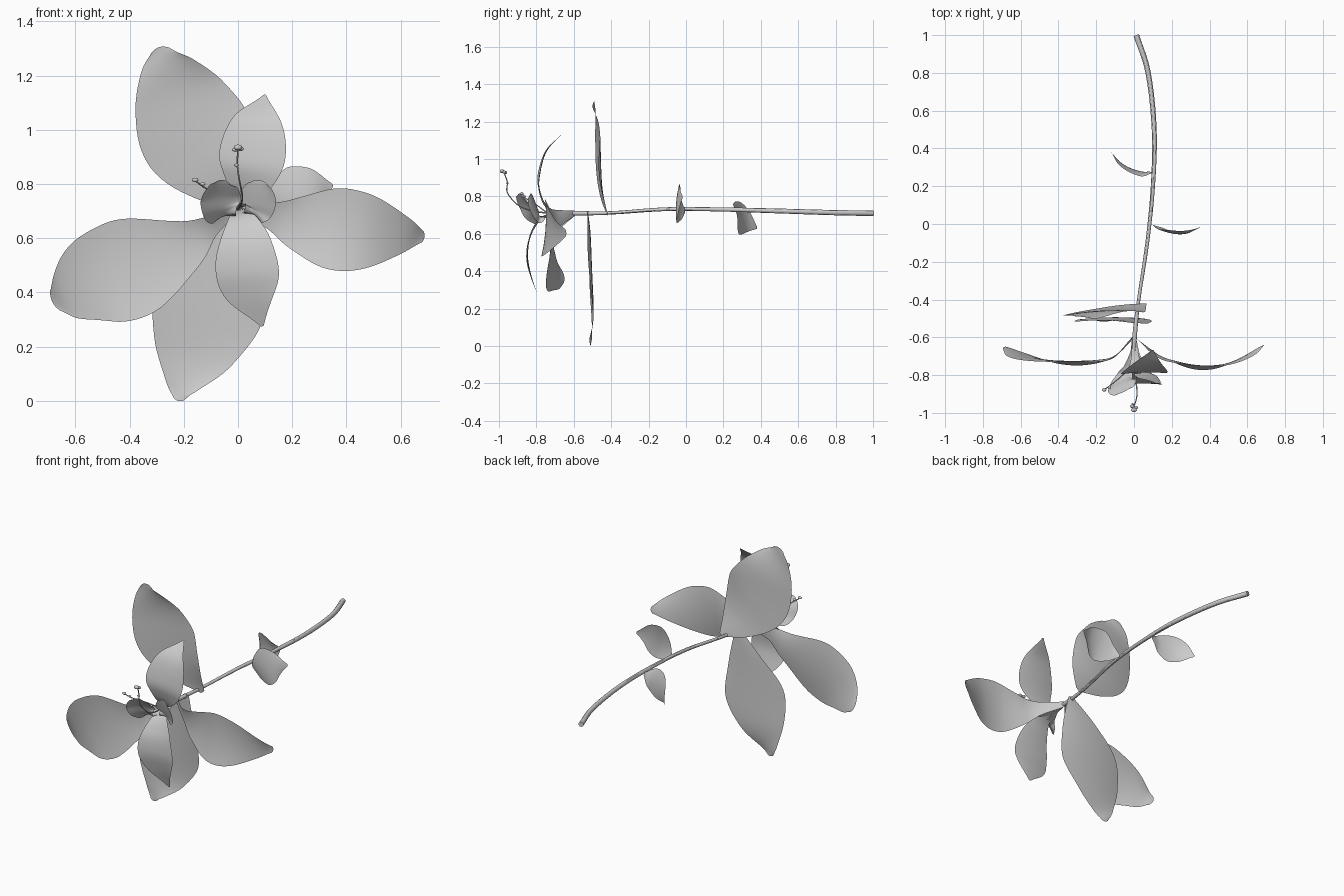
import bpy, bmesh, math
from mathutils import Vector


def spline(pts, steps):
    """Catmull-Rom through points of any dimension."""
    P = [Vector(p) for p in pts]
    P = [P[0] * 2 - P[1]] + P + [P[-1] * 2 - P[-2]]
    out = []
    for i in range(1, len(P) - 2):
        a, b, c, d = P[i - 1:i + 3]
        for k in range(steps):
            t = k / steps
            out.append(0.5 * (2 * b + (c - a) * t + (2 * a - 5 * b + 4 * c - d) * t * t
                              + (3 * b - a - 3 * c + d) * t ** 3))
    return out + [P[-2]]


def blade(name, rib, side, cup=0.15, wave=0.006, cols=12, steps=7):
    """Leaf or petal: midrib of (x, y, z, half width) swept along a side direction."""
    rows = spline(rib, steps)
    bm = bmesh.new()
    grid = []
    for i, r in enumerate(rows):
        a, b = rows[max(i - 1, 0)], rows[min(i + 1, len(rows) - 1)]
        t = (b.xyz - a.xyz).normalized()
        s = Vector(side)
        s = (s - t * s.dot(t)).normalized()
        n = s.cross(t)
        if n.dot(Vector((0, -1, 0.15))) < 0:
            n = -n
        f = i / (len(rows) - 1)
        w = max(r[3], 0.001)
        row = []
        for j in range(cols + 1):
            u = 2 * j / cols - 1
            lift = (cup * w * u * u + wave * u * math.sin(9 * f)) * min(1, w / 0.04)
            back = t * (0.35 * w * u * u * f ** 6)
            row.append(bm.verts.new(r.xyz + s * (u * w) + n * lift - back))
        grid.append(row)
    for r0, r1 in zip(grid, grid[1:]):
        for j in range(cols):
            bm.faces.new((r0[j], r0[j + 1], r1[j + 1], r1[j]))
    bmesh.ops.recalc_face_normals(bm, faces=bm.faces)
    me = bpy.data.meshes.new(name)
    bm.to_mesh(me)
    bm.free()
    me.shade_smooth()
    ob = bpy.data.objects.new(name, me)
    bpy.context.collection.objects.link(ob)
    return ob


def tube(name, pts, res=4):
    """Round tube through points of (x, y, z, radius)."""
    cu = bpy.data.curves.new(name, 'CURVE')
    cu.dimensions = '3D'
    cu.bevel_depth = 1.0
    cu.bevel_resolution = res
    cu.use_fill_caps = True
    rows = spline(pts, 5)
    sp = cu.splines.new('POLY')
    sp.points.add(len(rows) - 1)
    for p, r in zip(sp.points, rows):
        p.co = (*r.xyz, 1)
        p.radius = r[3]
    ob = bpy.data.objects.new(name, cu)
    bpy.context.collection.objects.link(ob)
    bpy.ops.object.select_all(action='DESELECT')
    ob.select_set(True)
    bpy.context.view_layer.objects.active = ob
    bpy.ops.object.convert(target='MESH')
    bpy.ops.object.shade_smooth_by_angle()


def knob(name, loc, r):
    bpy.ops.mesh.primitive_uv_sphere_add(segments=12, ring_count=8, radius=r, location=loc)
    ob = bpy.context.object
    ob.name = name
    ob.scale = (1.2, 0.9, 0.8)
    bpy.ops.object.shade_smooth()


# Stem
tube("stem", [(.012, 1, .71, .015), (.075, .8, .713, .014), (.107, .5, .722, .013),
              (.1, .2, .73, .011), (.07, -.1, .732, .01), (.025, -.4, .712, .009),
              (.003, -.6, .71, .012), (0, -.74, .712, .006)])

# Large leaves behind the flower
blade("upper_leaf", [(.055, -.42, .705, .015), (-.05, -.445, .83, .135), (-.15, -.455, .97, .205),
                     (-.222, -.465, 1.12, .172), (-.27, -.485, 1.24, .1),
                     (-.29, -.49, 1.305, .035)], (.87, 0, .49), 0.06, .01)
blade("lower_leaf", [(.02, -.525, .72, .015), (-.04, -.51, .54, .125), (-.105, -.5, .36, .205),
                     (-.165, -.495, .18, .152), (-.205, -.505, .06, .07),
                     (-.22, -.51, 0, .02)], (.95, 0, -.3), 0.06, .008)

# Small leaves along the stem
blade("small_leaf_right", [(.1, -.005, .72, .008), (.15, -.035, .735, .068), (.215, -.052, .76, .107),
                           (.285, -.046, .785, .08), (.35, -.018, .795, .008)],
      (-.3, .05, .95), -0.1, .004)
blade("small_leaf_left", [(.095, .27, .72, .008), (.045, .272, .705, .066), (-.02, .295, .685, .09),
                          (-.075, .33, .66, .066), (-.12, .38, .63, .006)],
      (.2, -.2, .9), 0.1, .002)

# Outer petals
blade("left_petal", [(0, -.595, .71, .015), (-.1, -.695, .643, .04), (-.2, -.72, .575, .1),
                     (-.37, -.725, .5, .182), (-.52, -.71, .448, .17), (-.63, -.68, .39, .105),
                     (-.685, -.65, .365, .04)], (-.4, 0, .91), 0.08, .01)
blade("right_petal", [(0, -.595, .71, .015), (.12, -.69, .68, .05), (.22, -.725, .655, .1),
                      (.35, -.75, .635, .15), (.48, -.74, .625, .137), (.61, -.69, .612, .074),
                      (.688, -.64, .605, .02)], (.06, 0, 1), 0.08, .01)
blade("top_petal", [(0, -.6, .71, .01), (.01, -.73, .735, .03), (.04, -.78, .83, .1),
                    (.055, -.78, .92, .122), (.075, -.745, 1.04, .09), (.1, -.667, 1.13, .004)],
      (1, 0, -.1), 0.06, .003)
blade("bottom_petal", [(0, -.6, .71, .01), (.01, -.755, .69, .04), (.025, -.825, .6, .09),
                       (.033, -.845, .49, .116), (.052, -.83, .39, .095),
                       (.09, -.795, .275, .006)], (1, 0, .1), 0.06, .003)

# Small cupped inner petals, angled outward from each other
blade("inner_petal_left", [(0, -.66, .71, .01), (-.035, -.775, .682, .03), (-.06, -.82, .70, .068),
                           (-.068, -.85, .75, .08), (-.062, -.88, .795, .06),
                           (-.057, -.89, .815, .03)], (1, .45, 0), 0.15, .001)
blade("inner_petal_right", [(0, -.66, .71, .01), (.045, -.765, .69, .03), (.068, -.79, .705, .06),
                            (.075, -.81, .75, .072), (.078, -.825, .795, .052),
                            (.08, -.83, .815, .03)], (1, -.3, -.1), 0.15, .001)

# Stamens with forked tips
tube("long_stamen", [(0, -.74, .71, .004), (.01, -.83, .725, .004), (.016, -.9, .755, .003),
                     (.004, -.955, .82, .003), (-.003, -.955, .875, .003), (0, -.97, .92, .003)], 2)
tube("side_stamen", [(0, -.74, .71, .004), (-.06, -.8, .755, .003), (-.12, -.85, .785, .003),
                     (-.155, -.875, .81, .003)], 2)
for i, (loc, r) in enumerate([((0, -.984, .935), .013), ((-.01, -.965, .927), .01),
                              ((.009, -.972, .93), .01), ((-.006, -.955, .87), .007),
                              ((-.158, -.878, .815), .01), ((-.13, -.865, .8), .008)]):
    knob(f"anther_{i + 1}", loc, r)
